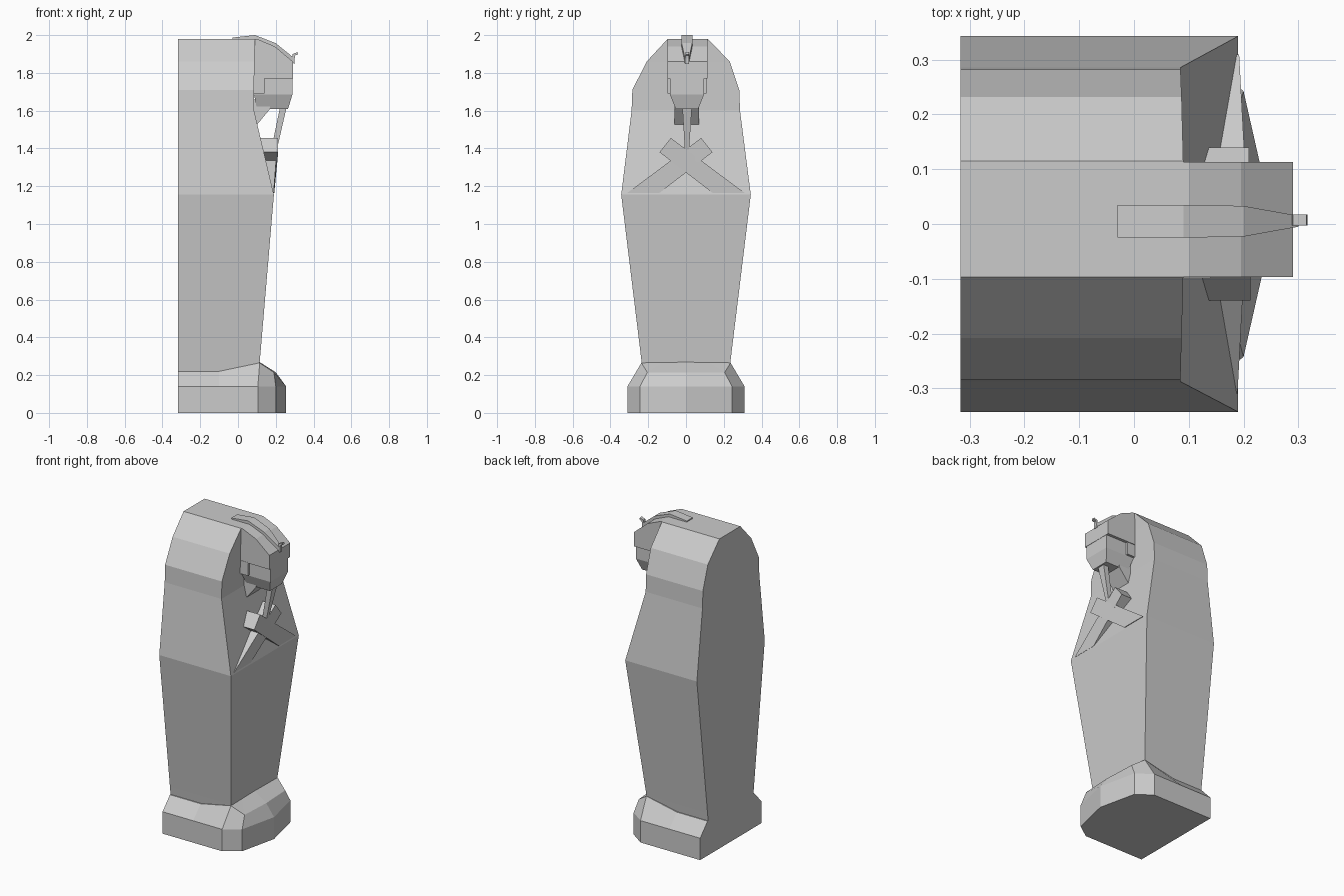
import bpy, bmesh


def build(name, verts, faces):
    me = bpy.data.meshes.new(name)
    bm = bmesh.new()
    vs = [bm.verts.new(v) for v in verts]
    for f in faces:
        bm.faces.new([vs[i] for i in f])
    bmesh.ops.recalc_face_normals(bm, faces=bm.faces)
    bm.to_mesh(me)
    bm.free()
    ob = bpy.data.objects.new(name, me)
    bpy.context.collection.objects.link(ob)
    return ob


def loft(name, rings):
    """Skin equal-length rings and cap both ends."""
    n = len(rings[0])
    verts = [p for r in rings for p in r]
    faces = [tuple(range(n)), tuple(range((len(rings) - 1) * n, len(rings) * n))]
    for k in range(len(rings) - 1):
        for i in range(n):
            j = (i + 1) % n
            faces.append((k * n + i, k * n + j, k * n + n + j, k * n + n + i))
    return build(name, verts, faces)


def rect(z, x0, x1, y0, y1):
    return [(x0, y0, z), (x1, y0, z), (x1, y1, z), (x0, y1, z)]


def slab(name, profile, y0, y1):
    """Side profile in x-z extruded across y."""
    return loft(name, [[(x, y, z) for x, z in profile] for y in (y0, y1)])


# Coffin body: z, front x, left y, right y
BACK = -0.317
body = [(0.16, 0.105, -0.222, 0.222), (0.27, 0.115, -0.235, 0.235),
        (1.155, 0.19, -0.343, 0.343), (1.60, 0.085, -0.288, 0.286),
        (1.71, 0.085, -0.284, 0.282), (1.86, 0.087, -0.208, 0.232),
        (1.98, 0.09, -0.097, 0.115)]
loft("coffin_body", [rect(z, BACK, xf, a, b) for z, xf, a, b in body])


# Foot base with pointed front and sloped shoulders
def mirrored(half):
    return half + [(x, -y, z) for x, y, z in reversed(half) if y > 0]


plan = [(BACK, 0.31), (-0.1, 0.31), (0.105, 0.31), (0.2, 0.243), (0.255, 0)]
shoulder = [(BACK, 0.235, 0.22), (-0.1, 0.235, 0.22), (0.115, 0.236, 0.265),
            (0.19, 0.205, 0.215), (0.2, 0, 0.215)]
inner = [(BACK, 0.2, 0.22), (-0.1, 0.2, 0.22), (0.112, 0.225, 0.267),
         (0.113, 0.12, 0.268), (0.113, 0, 0.27)]
loft("foot_base", [mirrored([(x, y, 0) for x, y in plan]),
                   mirrored([(x, y, 0.14) for x, y in plan]),
                   mirrored(shoulder), mirrored(inner)])

# Headdress, face and neck
slab("headdress", [(0.07, 1.98), (0.1, 1.98), (0.195, 1.94), (0.29, 1.86),
                   (0.29, 1.77), (0.07, 1.77)], -0.097, 0.113)
loft("face", [rect(1.78, 0.085, 0.288, -0.085, 0.095),
              rect(1.685, 0.085, 0.288, -0.085, 0.095),
              rect(1.61, 0.1, 0.265, -0.055, 0.065)])
slab("neck", [(0.07, 1.66), (0.17, 1.66), (0.17, 1.61), (0.1, 1.525),
              (0.07, 1.53)], -0.06, 0.07)
for side, a, b in (("left", -0.099, -0.08), ("right", 0.09, 0.109)):
    loft(side + "_ear", [rect(z, 0.08, 0.14, a, b) for z in (1.69, 1.775)])

# Tapering crest strip over the headdress, ending in a small upright ornament
crest = [(-0.03, 1.987, 0.03), (0.09, 2.0, 0.03), (0.2, 1.957, 0.028),
         (0.3, 1.876, 0.01)]
loft("crest_strip", [[(x, 0.005 - w, z - 0.03), (x, 0.005 - w, z),
                      (x, 0.005 + w, z), (x, 0.005 + w, z - 0.03)]
                     for x, z, w in crest])
slab("crest_ornament", [(0.285, 1.86), (0.298, 1.86), (0.302, 1.892),
                        (0.317, 1.898), (0.315, 1.91), (0.29, 1.9)], -0.003, 0.017)

# Chin beard
loft("beard", [rect(1.63, 0.225, 0.26, -0.02, 0.032),
               rect(1.39, 0.175, 0.205, -0.006, 0.016)])


# Crossed arms lying over the sloped chest
def arm(name, s, lift):
    quad = [(-0.31, 1.165, 0.189), (-0.14, 1.165, 0.189),
            (0.14, 1.38, 0.21), (0.08, 1.455, 0.21)]
    front = [(x + lift, s * y, z) for y, z, x in quad]
    back = [(0.115, s * y, z) for y, z, x in quad]
    loft(name, [back, front])


arm("left_arm", 1, 0.0)
arm("right_arm", -1, 0.003)
